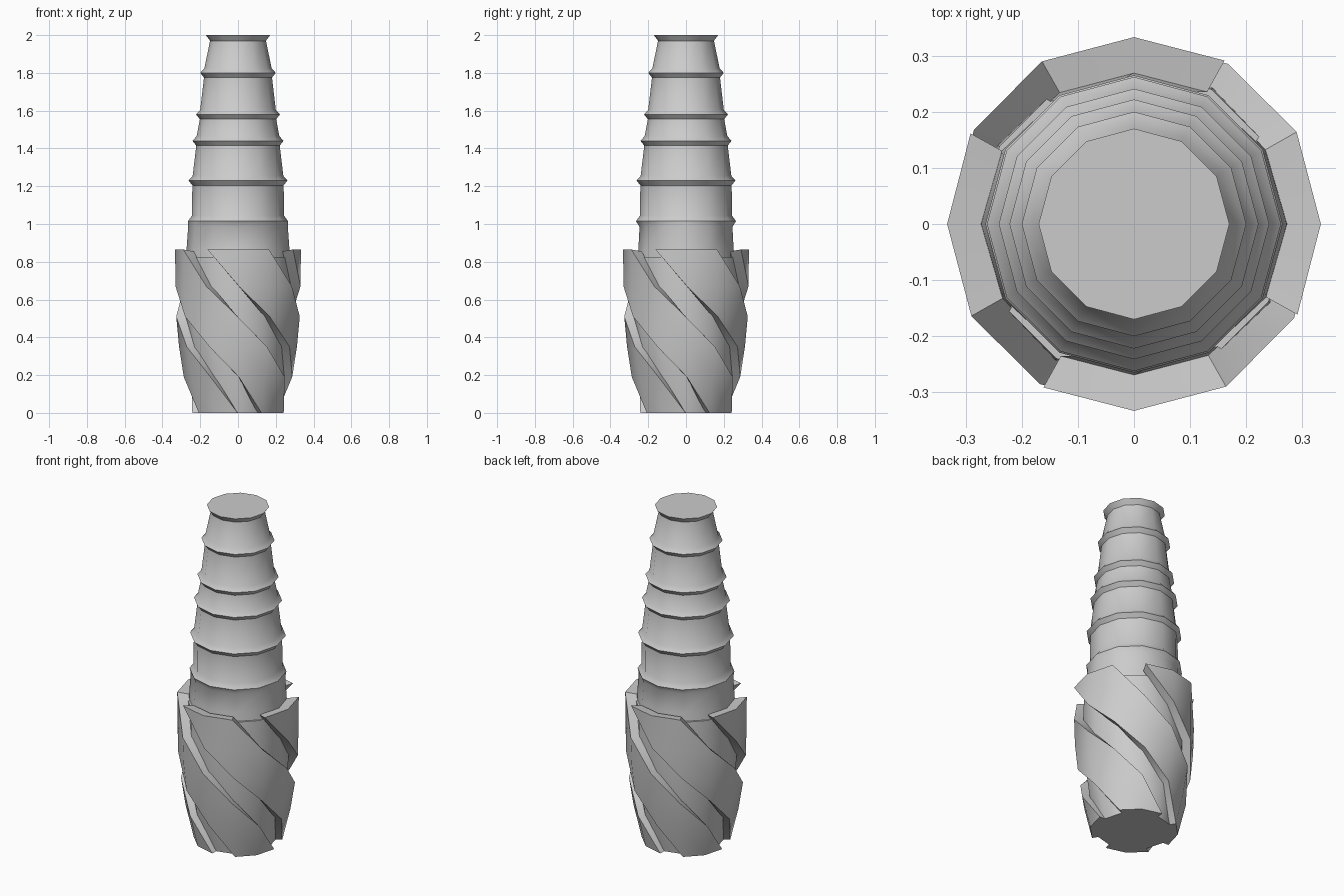
import bpy, bmesh
from math import radians, cos, sin

if "Cube" in bpy.data.objects:
    bpy.data.objects.remove(bpy.data.objects["Cube"])


def finish(name, bm, angle=38):
    bmesh.ops.recalc_face_normals(bm, faces=bm.faces)
    me = bpy.data.meshes.new(name)
    bm.to_mesh(me)
    bm.free()
    ob = bpy.data.objects.new(name, me)
    bpy.context.collection.objects.link(ob)
    bpy.ops.object.select_all(action='DESELECT')
    ob.select_set(True)
    bpy.context.view_layer.objects.active = ob
    bpy.ops.object.shade_smooth_by_angle(angle=radians(angle))
    return ob


def point(r, deg, z, ry=None):
    a = radians(deg)
    return (r * cos(a), (ry or r) * sin(a), z)


def lathe(name, profile, sides=12):
    """Capped 12-sided body from (z, x radius[, y radius]) rings."""
    bm = bmesh.new()
    rings = []
    for z, rx, *ry in profile:
        rings.append([bm.verts.new(point(rx, 360 * i / sides, z, ry[0] if ry else None))
                      for i in range(sides)])
    for a, b in zip(rings, rings[1:]):
        for i in range(sides):
            j = (i + 1) % sides
            bm.faces.new((a[i], a[j], b[j], b[i]))
    bm.faces.new(rings[0][::-1])
    bm.faces.new(rings[-1])
    return finish(name, bm)


# ringed tapering shaft
shaft = [(0.80, 0.275, 0.26), (0.87, 0.272, 0.252), (0.985, 0.264, 0.246), (1.015, 0.265), (1.045, 0.243)]
for z, r in ((1.23, 0.262), (1.44, 0.241), (1.58, 0.222), (1.80, 0.20)):
    shaft += [(z - 0.025, r - 0.02), (z, r), (z + 0.025, r - 0.022)]
shaft += [(1.97, 0.148), (2.0, 0.17)]
lathe("ringed_shaft", shaft)

# lower core forming the groove floors
levels = [0.0, 0.19, 0.35, 0.51, 0.67, 0.865]
outer = [0.242, 0.287, 0.312, 0.327, 0.331, 0.333]
inner = [0.205, 0.245, 0.265, 0.278, 0.28, 0.277]
core = list(zip(levels, inner))
core[-1] = (0.825, 0.277)
lathe("lower_core", core)


# four twisted blades, each turning 30 degrees per level
def blade(name, start):
    bm = bmesh.new()
    rings = []
    for k, z in enumerate(levels):
        turn = start + 30 * (5 - k)
        row = [bm.verts.new(point(outer[k], turn + d, z)) for d in (-29, 0, 29.5)]
        row += [bm.verts.new(point(inner[k] - 0.008, turn + d, z - (0.01 if k == 5 else 0)))
                for d in (29.5, 0, -29)]
        rings.append(row)
    for lo, hi in zip(rings, rings[1:]):
        for i in range(6):
            j = (i + 1) % 6
            if i in (0, 1):      # outer skin, split along the vertical
                bm.faces.new((lo[i], lo[j], hi[j]))
                bm.faces.new((lo[i], hi[j], hi[i]))
            else:
                bm.faces.new((lo[i], lo[j], hi[j], hi[i]))
    for r in (rings[0], rings[-1]):
        bm.faces.new((r[0], r[1], r[4], r[5]))
        bm.faces.new((r[1], r[2], r[3], r[4]))
    return finish(name, bm)


for n in range(4):
    blade(f"spiral_blade_{n + 1}", 90 * n)
